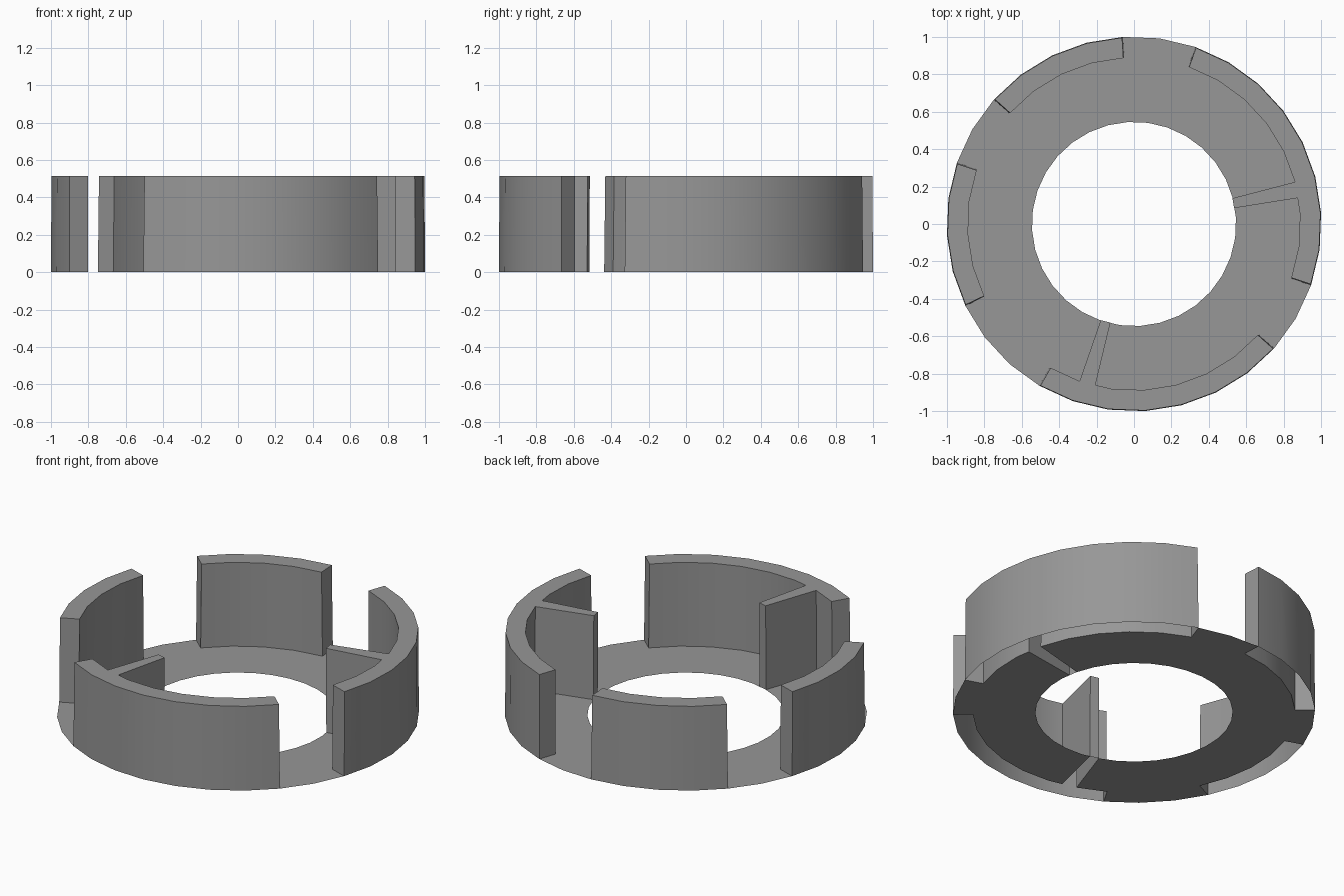
import bpy, bmesh
from math import sin, cos, radians

if "Cube" in bpy.data.objects:
    bpy.data.objects.remove(bpy.data.objects["Cube"])

SIDES = 32
OFFSET = 3.4                      # degrees, angle of the first ring vertex
HEIGHT = 0.513
RADII = (0.546, 0.892, 1.0018)    # hole, wall inside, wall outside
WALLS = [(8, 12), (14, 18), (21, 28), (30, 38)]   # wall arcs in ring steps
SPOKES = [(0.5, 1), (22, 22.5)]                   # thin ribs to the hole
DRAFT = 0.025                     # wall ends lean in by this many steps
TOP_SCALE = 0.997                 # wall tops lean very slightly inward

steps = sorted([float(k) for k in range(SIDES)] + [0.5, 22.5])
N = len(steps)
lean = {}
for start, end in WALLS:
    lean[start % SIDES] = DRAFT
    lean[end % SIDES] = -DRAFT


def on_ring(step, r):
    """Point on the 32-sided ring; part steps lie along the chord."""
    def corner(k):
        a = radians(OFFSET + k * 360 / SIDES)
        return r * cos(a), r * sin(a)
    k = int(step)
    f = step - k
    p, q = corner(k), corner(k + 1)
    return p[0] + (q[0] - p[0]) * f, p[1] + (q[1] - p[1]) * f


def raised(i, band):
    """True where a ring cell is a wall or spoke rather than floor."""
    if band not in (0, 1):
        return False
    a = steps[i % N]
    if band == 1:
        return any(s <= a < e or s <= a + SIDES < e for s, e in WALLS)
    return any(s <= a < e for s, e in SPOKES)


bm = bmesh.new()
cache = {}


def vert(i, ring, z):
    key = (i % N, ring, z)
    if key not in cache:
        step, r = steps[i % N], RADII[ring]
        if z > 0:
            step += lean.get(step, 0.0)
            r *= TOP_SCALE
        cache[key] = bm.verts.new((*on_ring(step, r), z))
    return cache[key]


for i in range(N):
    for band in (0, 1):
        up = raised(i, band)
        loop = [(i, band), (i, band + 1), (i + 1, band + 1), (i + 1, band)]
        # floor cell, or top of a wall (walls are open underneath)
        bm.faces.new([vert(*c, HEIGHT if up else 0.0) for c in loop])
        if not up:
            continue
        # upright sides wherever the neighbouring cell is low
        around = [(i - 1, band), (i, band + 1), (i + 1, band), (i, band - 1)]
        for n, cell in enumerate(around):
            if not raised(*cell):
                a, b = loop[n], loop[(n + 1) % 4]
                bm.faces.new([vert(*a, 0.0), vert(*b, 0.0),
                              vert(*b, HEIGHT), vert(*a, HEIGHT)])

mesh = bpy.data.meshes.new("slotted_ring")
bm.to_mesh(mesh)
bm.free()
ring = bpy.data.objects.new("slotted_ring", mesh)
bpy.context.collection.objects.link(ring)

# dark grey finish
grey = bpy.data.materials.new("dark_grey")
grey.diffuse_color = (0.31, 0.31, 0.31, 1)
grey.use_nodes = True
grey.node_tree.nodes["Principled BSDF"].inputs["Base Color"].default_value = grey.diffuse_color
mesh.materials.append(grey)

bpy.context.view_layer.objects.active = ring
ring.select_set(True)
bpy.ops.object.shade_smooth_by_angle(angle=radians(30))
